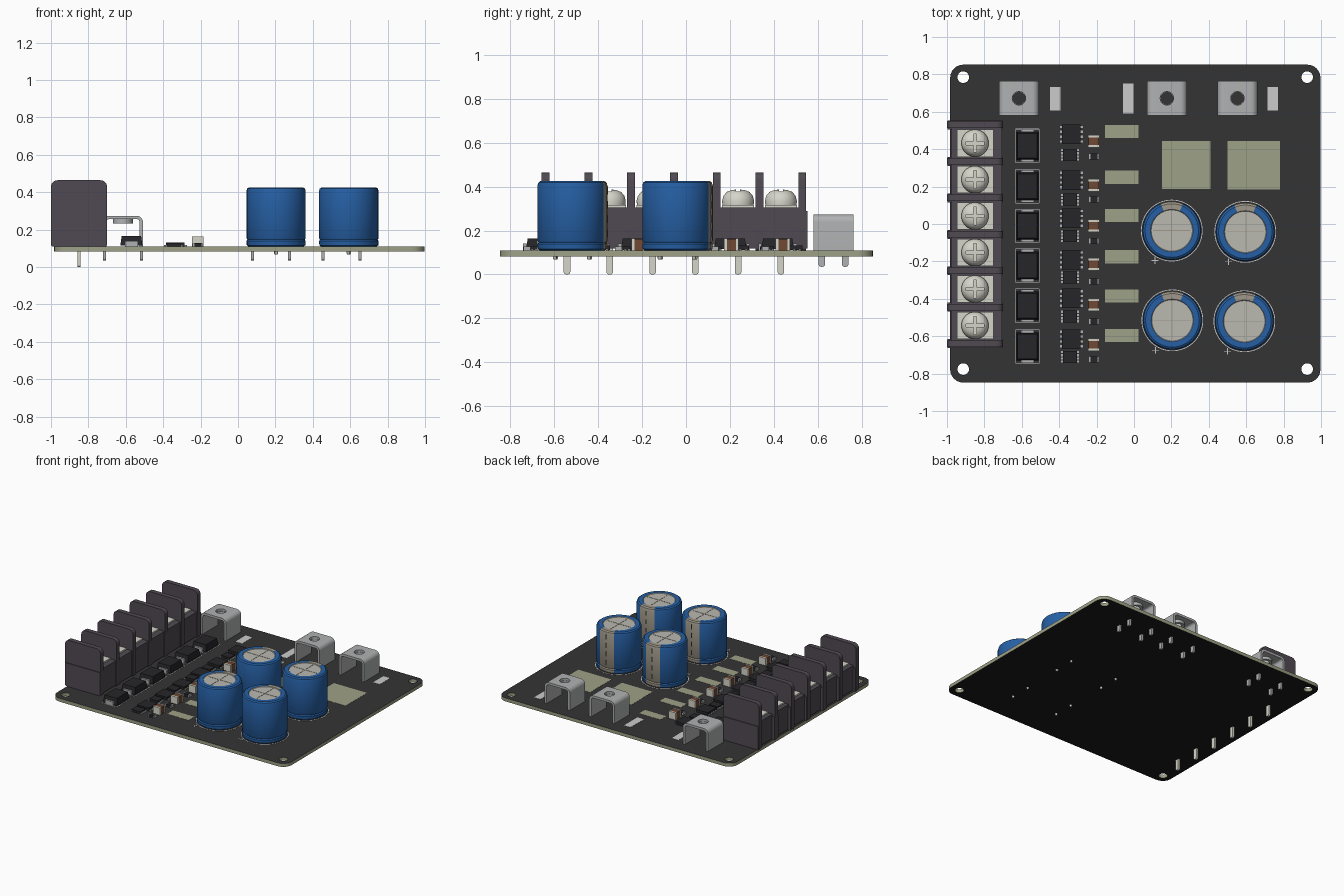
import bpy, bmesh, math
from math import sin, cos, pi

if "Cube" in bpy.data.objects:
    bpy.data.objects.remove(bpy.data.objects["Cube"])

TOP, BOT = 0.109, 0.083          # board faces


def mat(name, r, g, b):
    m = bpy.data.materials.new(name)
    m.diffuse_color = [((c / 255 + 0.055) / 1.055) ** 2.4 for c in (r, g, b)] + [1]
    m.use_nodes = True
    m.node_tree.nodes["Principled BSDF"].inputs["Base Color"].default_value = m.diffuse_color
    return m


MASK, UNDER, OLIVE = mat("mask", 52, 52, 52), mat("under", 27, 27, 27), mat("olive", 158, 161, 134)
BLUE, LID, STRIPE = mat("blue", 38, 96, 165), mat("lid", 186, 184, 176), mat("stripe", 160, 153, 138)
BLOCK, CREAM, STEEL = mat("block", 80, 74, 82), mat("cream", 214, 213, 202), mat("steel", 176, 177, 178)
CHIP, BROWN, SILK = mat("chip", 38, 38, 42), mat("brown", 112, 72, 52), mat("silk", 205, 205, 205)


def make(name, bm, mats, smooth=True):
    bmesh.ops.recalc_face_normals(bm, faces=bm.faces)
    me = bpy.data.meshes.new(name)
    bm.to_mesh(me)
    bm.free()
    for m in mats:
        me.materials.append(m)
    if smooth:
        me.shade_smooth()
        me.set_sharp_from_angle(angle=0.6)
    o = bpy.data.objects.new(name, me)
    bpy.context.collection.objects.link(o)
    return o


def copies(o, places):
    """Move the object to the first place and link copies at the rest."""
    for i, (x, y) in enumerate(places):
        c = o if i == 0 else o.copy()
        if i:
            bpy.context.collection.objects.link(c)
        c.location = (x, y, 0)


def boxes(name, items, mats):
    """items: (x0, x1, y0, y1, z0, z1, material slot)"""
    bm = bmesh.new()
    for x0, x1, y0, y1, z0, z1, slot in items:
        vs = bmesh.ops.create_cube(bm, size=1)["verts"]
        for v in vs:
            v.co = (x0 + (v.co.x + .5) * (x1 - x0), y0 + (v.co.y + .5) * (y1 - y0), z0 + (v.co.z + .5) * (z1 - z0))
        for f in {f for v in vs for f in v.link_faces}:
            f.material_index = slot
    return make(name, bm, mats, False)


def rounded(x0, y0, x1, y1, radii, n=6):
    """Rectangle outline, corner radii in order BL, BR, TR, TL."""
    pts = []
    for k, (cx, cy, sx, sy) in enumerate(((x0, y0, 1, 1), (x1, y0, -1, 1), (x1, y1, -1, -1), (x0, y1, 1, -1))):
        r = radii[k]
        for i in range(n + 1 if r else 1):
            a = pi + k * pi / 2 + i / n * pi / 2
            pts.append((cx + sx * r + r * cos(a), cy + sy * r + r * sin(a)) if r else (cx, cy))
    return pts


def prism(name, outlines, axis, a, b, m):
    bm = bmesh.new()
    for pts in outlines:
        ring = [[bm.verts.new((u, w, v) if axis == "y" else (w, u, v)) for u, v in pts] for w in (a, b)]
        bm.faces.new(ring[0])
        bm.faces.new(ring[1][::-1])
        for i in range(len(pts)):
            j = (i + 1) % len(pts)
            bm.faces.new((ring[0][i], ring[0][j], ring[1][j], ring[1][i]))
    return make(name, bm, [m])


def lathe(name, prof, seg, mats, pick=None, closed=False):
    bm = bmesh.new()
    rings = []
    for r, z in prof:
        rings.append([bm.verts.new((r * cos(2 * pi * i / seg), r * sin(2 * pi * i / seg), z))
                      for i in range(seg if r else 1)])
    pairs = list(zip(rings, rings[1:])) + ([(rings[-1], rings[0])] if closed else [])
    for p, q in pairs:
        for i in range(seg):
            j = (i + 1) % seg
            vs = [p[i % len(p)], p[j % len(p)], q[j % len(q)], q[i % len(q)]]
            f = bm.faces.new(list(dict.fromkeys(vs)))
            if pick:
                f.material_index = pick(f.calc_center_median())
    return make(name, bm, mats)


def cut(o, cutter):
    md = o.modifiers.new("cut", "BOOLEAN")
    md.object, md.solver = cutter, "EXACT"
    me = bpy.data.meshes.new_from_object(o.evaluated_get(bpy.context.evaluated_depsgraph_get()))
    o.modifiers.clear()
    o.data = me
    me.set_sharp_from_angle(angle=0.6)
    bpy.data.objects.remove(cutter)


# circuit board with four mounting holes
cu = bpy.data.curves.new("outline", "CURVE")
cu.dimensions, cu.fill_mode, cu.extrude = "2D", "BOTH", (TOP - BOT) / 2
loops = [rounded(-.983, -.848, .997, .852, [.07] * 4)]
for hx in (-.913, .926):
    for hy in (.785, -.776):
        loops.append([(hx + .031 * cos(i * pi / 16), hy + .031 * sin(i * pi / 16)) for i in range(32)])
for pts in loops:
    sp = cu.splines.new("POLY")
    sp.points.add(len(pts) - 1)
    for p, (x, y) in zip(sp.points, pts):
        p.co = (x, y, 0, 1)
    sp.use_cyclic_u = True
tmp = bpy.data.objects.new("outline", cu)
bpy.context.collection.objects.link(tmp)
me = bpy.data.meshes.new_from_object(tmp.evaluated_get(bpy.context.evaluated_depsgraph_get()))
bpy.data.objects.remove(tmp)
bm = bmesh.new()
bm.from_mesh(me)
bmesh.ops.remove_doubles(bm, verts=bm.verts, dist=1e-5)
bmesh.ops.translate(bm, verts=bm.verts, vec=(0, 0, (TOP + BOT) / 2))
bmesh.ops.recalc_face_normals(bm, faces=bm.faces)
for f in bm.faces:
    f.material_index = 0 if f.normal.z > .5 else 1 if f.normal.z < -.5 else 2
make("circuit_board", bm, [MASK, UNDER, OLIVE])

# bare pads and blank label patches
pads = [(-.155, .025, y - .035, y + .035) for y in (.495, .25, .045, -.175, -.385, -.597)]
pads += [(.15, .41, .187, .443), (.50, .78, .185, .443)]
boxes("bare_pads", [(*p, TOP - .002, TOP + .001, 0) for p in pads], [OLIVE])
boxes("label_patches", [(x - .028, x + .028, .67 - h, .67 + h, TOP - .002, TOP + .001, 0)
                        for x, h in ((-.42, .062), (-.03, .08), (.743, .062))], [SILK])

# electrolytic capacitors with pale stripe on the back side
caps = [(.202, -.035), (.595, -.042), (.205, -.515), (.59, -.52)]


def cap_mat(c):
    if math.hypot(c.x, c.y) < .112:
        return 1
    return 2 if abs(math.atan2(c.x, c.y)) < math.radians(22.5) else 0


can = lathe("capacitor_can", [(0, TOP), (.145, TOP), (.155, .116), (.157, .138), (.152, .146), (.157, .154),
                              (.157, .405), (.153, .419), (.143, .426), (.113, .426), (.11, .422), (0, .422)],
            64, [BLUE, LID, STRIPE], cap_mat)
copies(can, caps)
copies(boxes("capacitor_vent_score", [(-.1, .1, -.002, .002, .42, .4235, 0), (-.002, .002, -.1, .1, .42, .4235, 0)],
             [STRIPE]), caps)
copies(boxes("capacitor_stripe_dashes", [(-.004, .004, .15, .1585, z, z + .035, 0) for z in (.17, .235, .3, .365)],
             [CHIP]), caps)
copies(lathe("capacitor_outline", [(.161, TOP - .001), (.165, TOP - .001), (.165, TOP + .001), (.161, TOP + .001)],
             64, [SILK], closed=True), caps)
lead = lathe("capacitor_lead", [(0, .068), (.006, .068), (.009, .073), (.009, TOP), (0, TOP)], 12, [CREAM])
copies(lead, [(x, y + d) for x, y in caps for d in (-.078, .078)])
copies(boxes("polarity_mark", [(-.018, .018, -.002, .002, TOP - .001, TOP + .001, 0),
                               (-.002, .002, -.018, .018, TOP - .001, TOP + .001, 0)], [SILK]),
       [(x - .09, y - .16) for x, y in caps])

# six-way barrier terminal block
wall_y = [.53 - .195 * i for i in range(7)]
screws = [(-.85, y - .0975) for y in wall_y[:6]]
wall = prism("terminal_divider", [rounded(-.15, TOP, .15, .464, [.012, .012, .035, .035])], "y", -.018, .018, BLOCK)
copies(wall, [(-.85, y) for y in wall_y])
boxes("terminal_base", [(-.978, -.706, -.64, .53, .118, .305, 0)]
      + [(-.998, -.702, y - .024, y + .024, .118, .29, 0) for y in wall_y], [BLOCK])
copies(boxes("terminal_plate", [(-.095, .1, -.073, .073, .29, .316, 0)], [CREAM]), screws)
head = lathe("terminal_screw", [(0, .31), (.07, .31), (.073, .335), (.067, .358), (.052, .376), (.03, .385), (0, .388)],
             40, [CREAM])
cut(head, boxes("slot_cutter", [(-.048, .048, -.009, .009, .36, .42, 0)], [CREAM]))
cut(head, boxes("slot_cutter", [(-.009, .009, -.048, .048, .36, .42, 0)], [CREAM]))
copies(head, screws)
copies(prism("terminal_pin", [rounded(-.015, 0, .015, .12, [.012, .012, 0, 0])], "x", -.008, .008, CREAM), screws)

# bent power lugs with nut and four solder legs
lugs = [(-.615, .672), (.176, .672), (.553, .672)]
outer = rounded(-.107, TOP, .107, .274, [0, 0, .035, .035])
inner = rounded(-.089, TOP, .089, .256, [0, 0, .017, .017])
lug = prism("power_lug", [outer[1:] + outer[:1] + (inner[1:] + inner[:1])[::-1]], "y", -.092, .092, STEEL)
cut(lug, lathe("hole_cutter", [(0, .2), (.036, .2), (.036, .3), (0, .3)], 32, [STEEL]))
copies(lug, lugs)
copies(lathe("lug_nut", [(.033, .234), (.053, .234), (.053, .257), (.033, .257)], 32, [STEEL], closed=True), lugs)
legs = prism("lug_legs", [rounded(y - .015, .035, y + .015, TOP + .002, [.012, .012, 0, 0]) for y in (-.053, .053)],
             "x", -.008, .008, STEEL)
copies(legs, [(x + d, y) for x, y in lugs for d in (-.099, .099)])

# clamp diodes: chamfered body and end tabs
bm = bmesh.new()
vs = bmesh.ops.create_cube(bm, size=1)["verts"]
for v in vs:
    k = .88 if v.co.z > 0 else 1
    v.co = (v.co.x * .118 * k, v.co.y * .15 * k, .14 + v.co.z * .05)
diodes = [(-.57, y) for y in (.418, .202, -.01, -.222, -.437, -.655)]
copies(make("diode_body", bm, [CHIP], False), diodes)
copies(boxes("diode_tabs", [(-.035, .035, s * .08 - .007, s * .08 + .007, TOP, .14, 0) for s in (-1, 1)], [STEEL]), diodes)
frame = [(s * .063 - .0015, s * .063 + .0015, -.09, .09, TOP - .001, TOP + .001, 0) for s in (-1, 1)]
frame += [(-.063, .063, s * .09 - .0015, s * .09 + .0015, TOP - .001, TOP + .001, 0) for s in (-1, 1)]
copies(boxes("diode_outline", frame, [SILK]), diodes)


# transistor and driver chips with side pins
def chip(name, hx, hy, z, pitch, places):
    items = [(-hx, hx, -hy, hy, TOP + .002, z, 0)]
    items += [(s * hx - .011, s * hx + .011, i * pitch - .006, i * pitch + .006, TOP, TOP + .008, 1)
              for s in (-1, 1) for i in (-1.5, -.5, .5, 1.5)]
    copies(boxes(name, items, [CHIP, STEEL]), places)


chip("power_transistor", .05, .052, .132, .026, [(-.335, y) for y in (.48, .235, .03, -.192, -.398, -.615)])
chip("driver_chip", .037, .032, .127, .017, [(-.343, y) for y in (.37, .13, -.065, -.285, -.495, -.71)])

# small ceramic capacitors and resistors
copies(boxes("ceramic_capacitor", [(-.029, .029, -.021, .021, TOP, .162, 0)]
             + [(-.03, .03, min(s * .02, s * .033), max(s * .02, s * .033), TOP, .164, 1) for s in (-1, 1)],
             [BROWN, CREAM]), [(-.215, y) for y in (.442, .207, -.01, -.215, -.432, -.645)])
copies(boxes("chip_resistor", [(-.019, .019, -.016, .016, TOP, .128, 0)]
             + [(s * .023 - .005, s * .023 + .005, -.016, .016, TOP, .127, 1) for s in (-1, 1)],
             [CHIP, STEEL]), [(-.214, y) for y in (.362, .132, -.09, -.308, -.52, -.725)])
